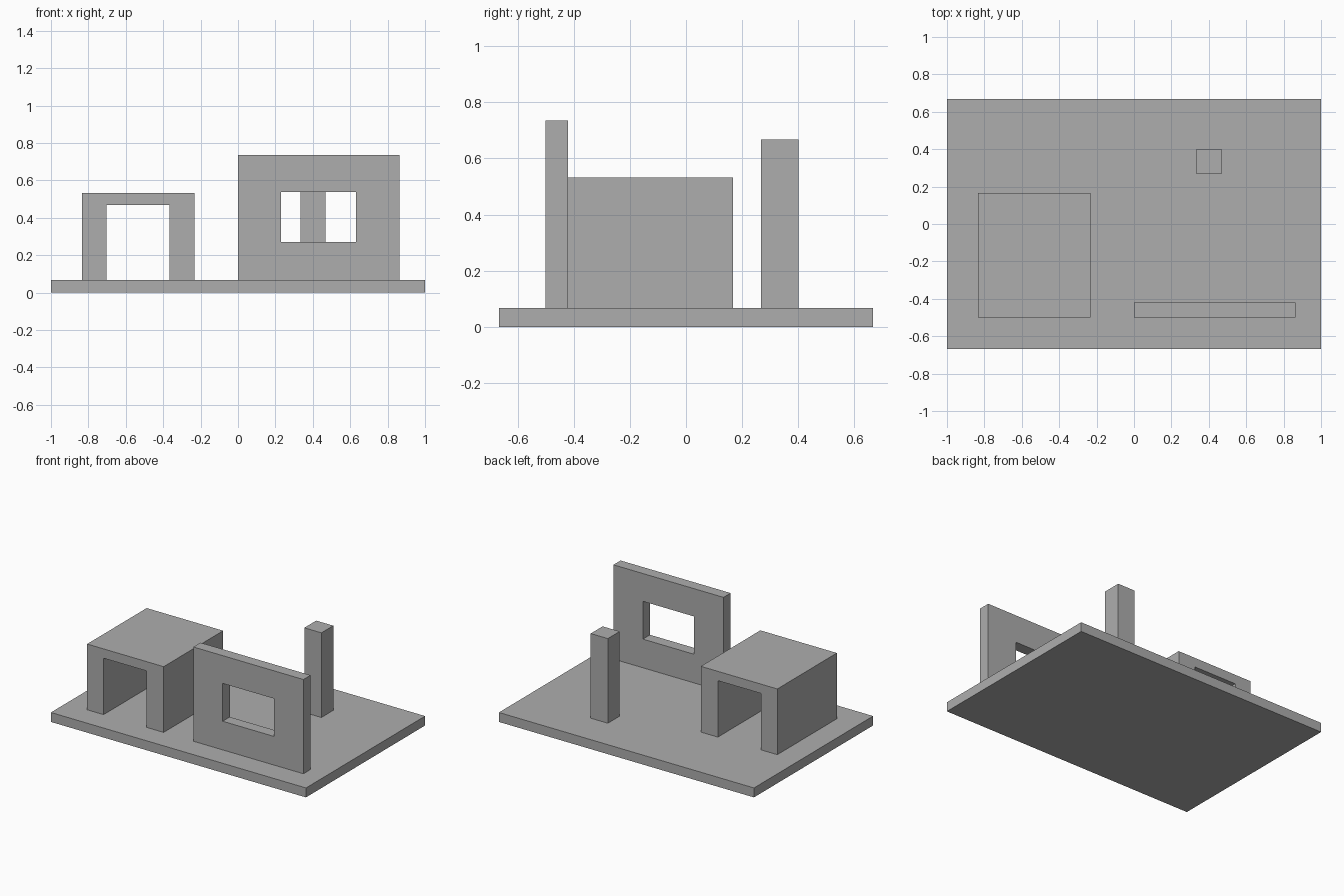
import bpy
import bmesh

cube = bpy.data.objects.get("Cube")
if cube:
    bpy.data.objects.remove(cube, do_unlink=True)

grey = bpy.data.materials.new("plain_grey")
grey.use_nodes = True
colour = (0.42, 0.42, 0.42, 1)
grey.diffuse_color = colour
grey.node_tree.nodes["Principled BSDF"].inputs["Base Color"].default_value = colour


def finish(name, bm):
    bmesh.ops.recalc_face_normals(bm, faces=bm.faces)
    mesh = bpy.data.meshes.new(name)
    bm.to_mesh(mesh)
    bm.free()
    mesh.materials.append(grey)
    obj = bpy.data.objects.new(name, mesh)
    bpy.context.collection.objects.link(obj)
    return obj


def rectangle(x0, x1, z0, z1):
    """Corners, starting and ending at the bottom."""
    return [(x0, z0), (x0, z1), (x1, z1), (x1, z0)]


def box(name, x0, x1, y0, y1, z0, z1):
    bm = bmesh.new()
    bmesh.ops.create_cube(bm, size=1)
    for v in bm.verts:
        v.co.x = x1 if v.co.x > 0 else x0
        v.co.y = y1 if v.co.y > 0 else y0
        v.co.z = z1 if v.co.z > 0 else z0
    return finish(name, bm)


def frame(name, outer, inner, y0, y1, closed):
    """Band of quads between two outlines, extruded from y0 to y1."""
    bm = bmesh.new()
    a = [bm.verts.new((x, y0, z)) for x, z in outer]
    b = [bm.verts.new((x, y0, z)) for x, z in inner]
    count = len(a)
    for i in range(count if closed else count - 1):
        j = (i + 1) % count
        bm.faces.new((a[i], a[j], b[j], b[i]))
    result = bmesh.ops.extrude_face_region(bm, geom=bm.faces[:], use_keep_orig=True)
    moved = [g for g in result["geom"] if isinstance(g, bmesh.types.BMVert)]
    bmesh.ops.translate(bm, verts=moved, vec=(0, y1 - y0, 0))
    return finish(name, bm)


floor = 0.067

# Ground slab
box("base_plate", -1, 1, -0.667, 0.667, 0, floor)

# Bridge block with a passage running front to back
frame("tunnel_block",
      rectangle(-0.833, -0.233, floor, 0.533),
      rectangle(-0.704, -0.367, floor, 0.467),
      -0.5, 0.167, closed=False)

# Standing wall with a window opening
frame("window_wall",
      rectangle(0, 0.863, floor, 0.735),
      rectangle(0.23, 0.632, 0.27, 0.538),
      -0.5, -0.42, closed=True)

# Square post
box("post", 0.333, 0.467, 0.267, 0.4, floor, 0.667)
